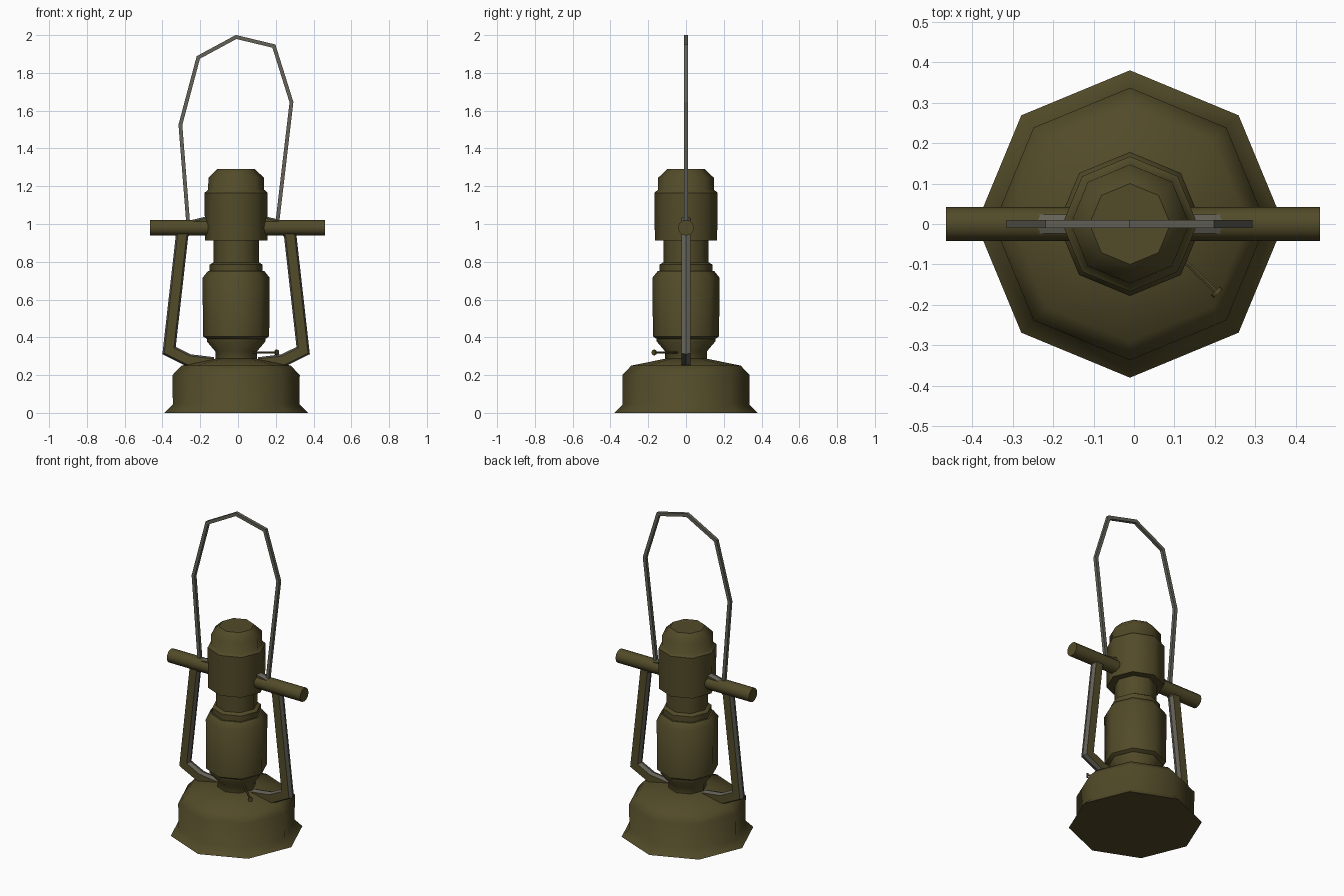
import bpy, bmesh, math
from mathutils import Vector

if "Cube" in bpy.data.objects:
    bpy.data.objects.remove(bpy.data.objects["Cube"])

CX = -0.01  # axis of the turned body


def material(name, rgb):
    m = bpy.data.materials.new(name)
    m.diffuse_color = (*rgb, 1)
    m.use_nodes = True
    m.node_tree.nodes["Principled BSDF"].inputs["Base Color"].default_value = m.diffuse_color
    return m


OLIVE = material("olive paint", (0.085, 0.070, 0.022))
GREY = material("worn grey metal", (0.125, 0.12, 0.095))


def finish(name, bm, mats, smooth=None):
    bmesh.ops.recalc_face_normals(bm, faces=bm.faces[:])
    me = bpy.data.meshes.new(name)
    bm.to_mesh(me)
    bm.free()
    for m in mats:
        me.materials.append(m)
    ob = bpy.data.objects.new(name, me)
    bpy.context.collection.objects.link(ob)
    if smooth:
        bpy.ops.object.select_all(action='DESELECT')
        ob.select_set(True)
        bpy.context.view_layer.objects.active = ob
        bpy.ops.object.shade_smooth_by_angle(angle=math.radians(smooth))
    return ob


def skin(bm, rings):
    """Bridge successive closed rings and cap both ends."""
    n = len(rings[0])
    for a, b in zip(rings, rings[1:]):
        for i in range(n):
            j = (i + 1) % n
            f = bm.faces.new((a[i], a[j], b[j], b[i]))
            f.material_index = 0
    bm.faces.new(rings[0])
    bm.faces.new(rings[-1])


def lathe(name, profile, sides=8):
    bm = bmesh.new()
    rings = [[bm.verts.new((CX + r * math.cos(2 * math.pi * i / sides),
                            r * math.sin(2 * math.pi * i / sides), z))
              for i in range(sides)] for r, z in profile]
    skin(bm, rings)
    return finish(name, bm, [OLIVE], 46)


def sweep(name, path, section, mats, grey_sides=False):
    """Sweep a (in-plane, y) section along an (x, z) path with mitred corners."""
    bm = bmesh.new()
    pts = [Vector(p) for p in path]
    rings = []
    for i, p in enumerate(pts):
        d0 = (p - pts[max(i - 1, 0)]).normalized() if i else (pts[1] - p).normalized()
        d1 = (pts[i + 1] - p).normalized() if i < len(pts) - 1 else d0
        t = (d0 + d1).normalized()
        n = Vector((-t.y, t.x)) / max(t.dot(d0), 0.5)
        rings.append([bm.verts.new((p.x + n.x * u, v, p.y + n.y * u)) for u, v in section])
    skin(bm, rings)
    if grey_sides:  # faces not looking straight forward or back
        bm.normal_update()
        for f in bm.faces:
            f.material_index = int(abs(f.normal.y) < 0.9)
    return finish(name, bm, mats)


def rod(name, a, b, r, sides, mat, smooth=46):
    a, b = Vector(a), Vector(b)
    bm = bmesh.new()
    bmesh.ops.create_cone(bm, cap_ends=True, segments=sides, radius1=r, radius2=r,
                          depth=(b - a).length)
    q = (b - a).to_track_quat('Z', 'Y')
    for v in bm.verts:
        v.co = q @ v.co + (a + b) / 2
    return finish(name, bm, [mat], smooth)


# Turned body
lathe("fuel_tank_base", [(0.38, 0), (0.335, 0.045), (0.337, 0.2), (0.29, 0.25), (0.11, 0.287)])
lathe("burner", [(0.11, 0.27), (0.11, 0.325), (0.155, 0.378), (0.155, 0.395)])
lathe("globe", [(0.145, 0.385), (0.175, 0.405), (0.178, 0.715), (0.15, 0.75)])
lathe("globe_collar", [(0.14, 0.74), (0.14, 0.785), (0.12, 0.797)])
lathe("chimney_neck", [(0.12, 0.78), (0.12, 0.93)])
lathe("chimney_hood", [(0.165, 0.912), (0.167, 1.165), (0.148, 1.182),
                       (0.147, 1.245), (0.10, 1.29)])

# Cross bar
rod("cross_bar", (-0.465, 0, 0.98), (0.46, 0, 0.98), 0.042, 12, OLIVE)

# Side frame tubes, mirrored about the body axis
tube = [(0.033, 0), (0.024, 0.024), (-0.024, 0.024),
        (-0.033, 0), (-0.024, -0.024), (0.024, -0.024)]
for side, s in (("left", -1), ("right", 1)):
    path = [(0.12, 0.262), (0.25, 0.278), (0.355, 0.33),
            (0.285, 0.95), (0.245, 0.985), (0.14, 1.01)]
    sweep(side + "_frame_tube", [(CX + s * x, z) for x, z in path], tube,
          [OLIVE, GREY], True)

# Wire carrying handle
wire = [(0.01, 0.01), (-0.01, 0.01), (-0.01, -0.01), (0.01, -0.01)]
sweep("carry_handle", [(-0.262, 0.98), (-0.305, 1.525), (-0.21, 1.882), (-0.01, 1.99),
                       (0.19, 1.942), (0.283, 1.645), (0.205, 0.98)], wire, [GREY])

# Wick adjuster
rod("wick_shaft", (0.05, -0.02, 0.32), (0.206, -0.17, 0.32), 0.006, 6, OLIVE)
rod("wick_knob", (0.201, -0.165, 0.32), (0.208, -0.172, 0.32), 0.015, 8, OLIVE)
